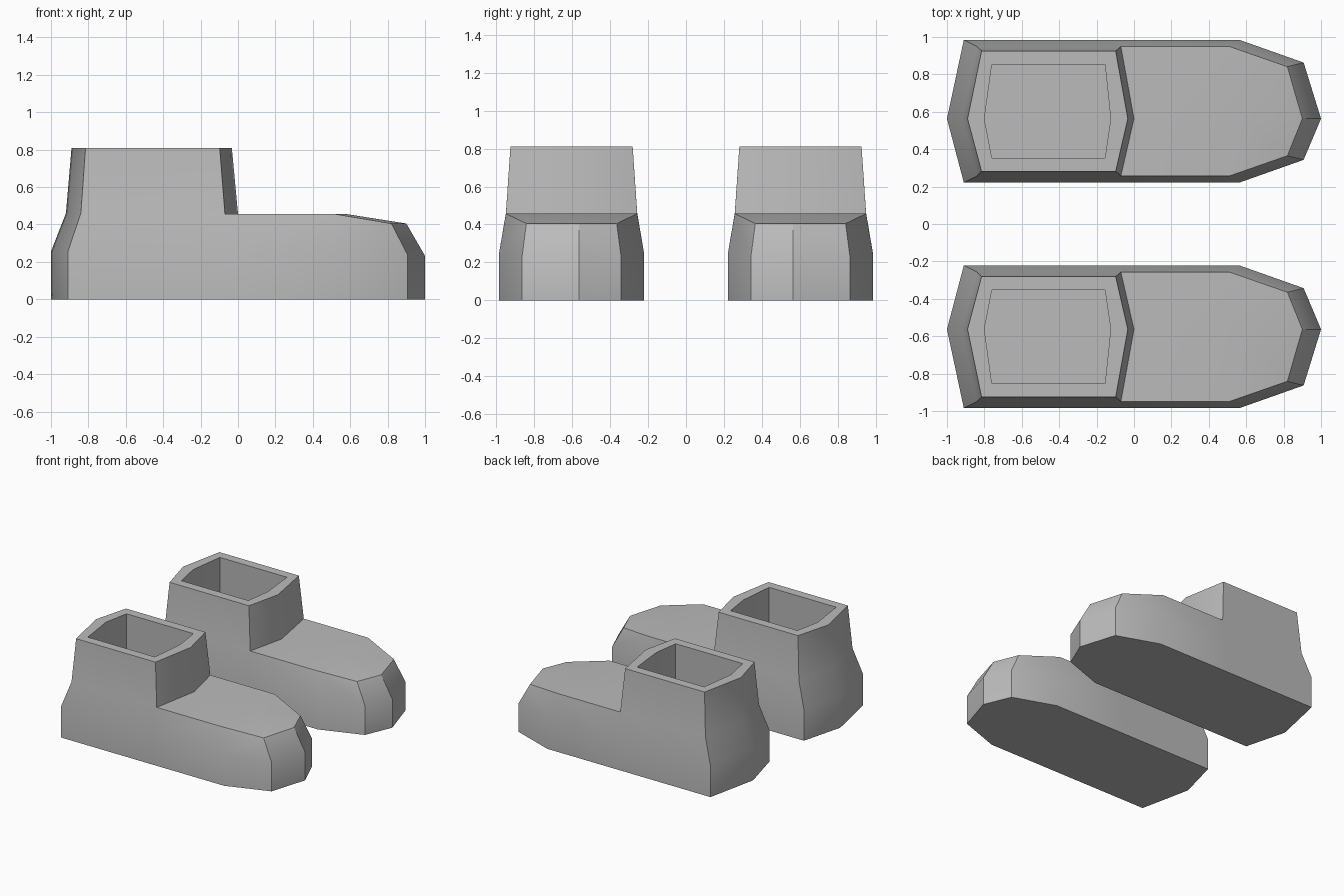
import bpy, bmesh

if "Cube" in bpy.data.objects:
    bpy.data.objects.remove(bpy.data.objects["Cube"])

MID = 0.603    # middle of the boot's width
RIDGE = 0.563  # line of the heel and toe points


def ring(bm, stations):
    """Closed ring from heel to toe and back; stations are (x, half width, z)."""
    first, *sides, last = stations
    pts = [(first[0], RIDGE, first[2])]
    pts += [(x, MID + w, z) for x, w, z in sides]
    pts += [(last[0], RIDGE, last[2])]
    pts += [(x, MID - w, z) for x, w, z in reversed(sides)]
    return [bm.verts.new(p) for p in pts]


def bridge(bm, a, b):
    n = len(a)
    for i in range(n):
        j = (i + 1) % n
        bm.faces.new((a[i], a[j], b[j], b[i]))


bm = bmesh.new()

# Foot: sole, side band and upper edge
sole = ring(bm, [(-1, 0, 0), (-0.91, 0.381, 0), (-0.07, 0.381, 0),
                 (0.565, 0.381, 0), (0.907, 0.26, 0), (1, 0, 0)])
band = ring(bm, [(-1, 0, 0.255), (-0.91, 0.381, 0.255), (-0.07, 0.381, 0.255),
                 (0.565, 0.381, 0.255), (0.907, 0.26, 0.237), (1, 0, 0.232)])
upper = ring(bm, [(-0.92, 0, 0.46), (-0.84, 0.346, 0.46), (-0.07, 0.346, 0.457),
                  (0.51, 0.346, 0.457), (0.82, 0.238, 0.405), (0.9, 0, 0.405)])
bm.faces.new(sole)
bridge(bm, sole, band)
bridge(bm, band, upper)

# Instep and toe top
front = bm.verts.new((0, RIDGE, 0.457))
ball = bm.verts.new((0.57, RIDGE, 0.457))
u = upper
for face in ((front, u[2], u[3], ball), (front, ball, u[7], u[8]),
             (ball, u[3], u[4], u[5]), (ball, u[5], u[6], u[7])):
    bm.faces.new(face)

# Shaft, rim and hollow inside
ankle = [u[0], u[1], u[2], front, u[8], u[9]]
top = ring(bm, [(-0.89, 0, 0.81), (-0.815, 0.322, 0.81),
                (-0.098, 0.322, 0.81), (-0.033, 0, 0.81)])
lip = ring(bm, [(-0.80, 0, 0.81), (-0.76, 0.249, 0.81),
                (-0.155, 0.249, 0.81), (-0.125, 0, 0.81)])
floor = ring(bm, [(-0.81, 0, 0.1), (-0.77, 0.26, 0.1),
                  (-0.145, 0.26, 0.1), (-0.115, 0, 0.1)])
bridge(bm, ankle, top)
bridge(bm, top, lip)
bridge(bm, lip, floor)
bm.faces.new(floor)

bmesh.ops.recalc_face_normals(bm, faces=bm.faces)
mesh = bpy.data.meshes.new("boots")
bm.to_mesh(mesh)
bm.free()

# Mid grey surface
grey = bpy.data.materials.new("mid_grey")
grey.diffuse_color = (0.5, 0.5, 0.5, 1)
grey.use_nodes = True
grey.node_tree.nodes["Principled BSDF"].inputs["Base Color"].default_value = grey.diffuse_color
mesh.materials.append(grey)

boots = bpy.data.objects.new("boots", mesh)
bpy.context.collection.objects.link(boots)
bpy.context.view_layer.objects.active = boots
boots.select_set(True)
bpy.ops.object.shade_smooth_by_angle(angle=0.55)

# Second boot
mirror = boots.modifiers.new("second_boot", 'MIRROR')
mirror.use_axis = (False, True, False)
mirror.use_mirror_merge = False
